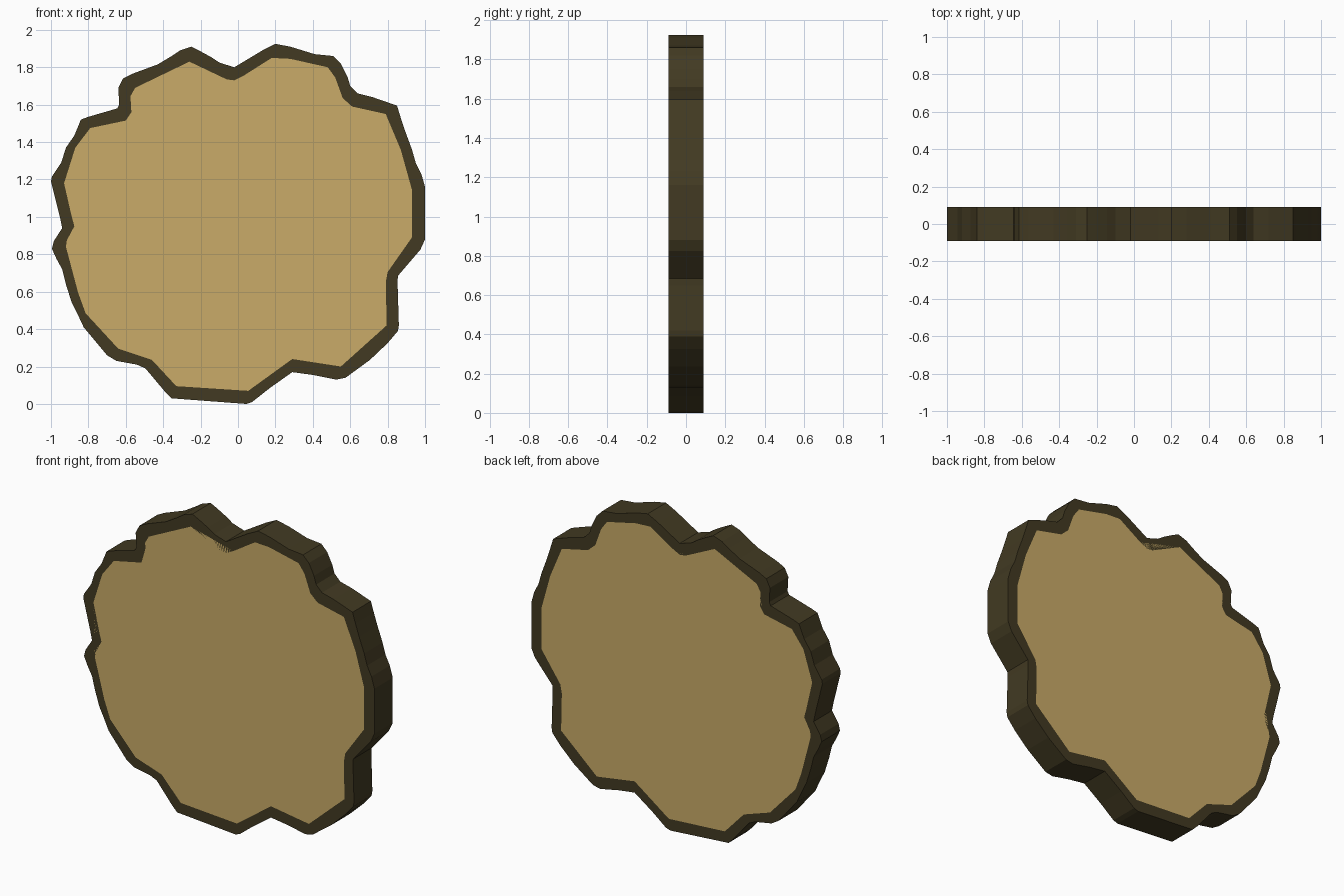
import bpy, bmesh

HALF = 0.09  # half thickness of the slice

# Outer bark outline (x, z), clockwise from the top notch
OUTER = [
    (-.02, 1.80), (.13, 1.89), (.20, 1.925), (.28, 1.91), (.41, 1.87), (.51, 1.86),
    (.55, 1.82), (.585, 1.75), (.60, 1.70), (.64, 1.66), (.72, 1.64), (.85, 1.595),
    (.87, 1.53), (.895, 1.455), (.93, 1.36), (.95, 1.29), (.98, 1.23), (1.0, 1.16),
    (1.0, .88), (.975, .825), (.855, .685), (.853, .65), (.86, .42), (.855, .39),
    (.80, .325), (.705, .235), (.575, .14), (.525, .13), (.40, .155), (.29, .17),
    (.17, .085), (.075, .01), (.045, 0), (-.355, .03), (-.39, .065), (-.495, .19),
    (-.54, .21), (-.65, .23), (-.70, .26), (-.825, .41), (-.86, .485), (-.89, .545),
    (-.92, .64), (-.94, .72), (-.97, .775), (-.995, .83), (-.985, .87), (-.94, .94),
    (-.95, .99), (-1, 1.19), (-.995, 1.215), (-.945, 1.29), (-.92, 1.37),
    (-.875, 1.435), (-.84, 1.52), (-.80, 1.535), (-.645, 1.58), (-.635, 1.60),
    (-.64, 1.69), (-.615, 1.74), (-.565, 1.765), (-.43, 1.815), (-.355, 1.86),
    (-.31, 1.89), (-.25, 1.91), (-.20, 1.885), (-.145, 1.855), (-.10, 1.825),
]
# Edge of the pale cut wood
INNER = [
    (-.02, 1.73), (.03, 1.755), (.18, 1.85), (.28, 1.845), (.48, 1.80), (.52, 1.745),
    (.56, 1.635), (.61, 1.59), (.79, 1.55), (.87, 1.36), (.93, 1.145), (.93, .89),
    (.80, .705), (.79, .65), (.795, .42), (.55, .20), (.29, .24), (.055, .07),
    (-.33, .095), (-.46, .235), (-.64, .295), (-.815, .485), (-.855, .595),
    (-.92, .84), (-.915, .875), (-.875, .95), (-.89, 1.005), (-.93, 1.18),
    (-.87, 1.37), (-.79, 1.475), (-.60, 1.515), (-.57, 1.56), (-.575, 1.645),
    (-.55, 1.69), (-.26, 1.83), (-.06, 1.735),
]


def material(name, color):
    m = bpy.data.materials.new(name)
    m.diffuse_color = (*color, 1)
    return m


def loop(bm, points):
    verts = [bm.verts.new((x, -HALF, z)) for x, z in points]
    edges = [bm.edges.new((a, b)) for a, b in zip(verts, verts[1:] + verts[:1])]
    return verts, edges


bm = bmesh.new()
outer_verts, outer_edges = loop(bm, OUTER)
inner_verts, inner_edges = loop(bm, INNER)

# Bark rim between the two outlines, then the cut wood inside
bmesh.ops.triangle_fill(bm, edges=outer_edges + inner_edges, use_beauty=True)
inner_set = set(inner_verts)
for f in [f for f in bm.faces if all(v in inner_set for v in f.verts)]:
    # drop any fill that spans the middle; keep slivers lying in the rim
    if f.calc_area() > 0.05:
        bm.faces.remove(f)
wood = bm.faces.new(inner_verts)
wood.material_index = 1
bmesh.ops.triangulate(bm, faces=[wood])

# Copy the face to the back and wall the outer edge
back = bmesh.ops.duplicate(bm, geom=bm.verts[:] + bm.edges[:] + bm.faces[:])
for v in [g for g in back["geom"] if isinstance(g, bmesh.types.BMVert)]:
    v.co.y = HALF
twin = back["vert_map"]
for a, b in zip(outer_verts, outer_verts[1:] + outer_verts[:1]):
    bm.faces.new((a, b, twin[b], twin[a]))
bmesh.ops.recalc_face_normals(bm, faces=bm.faces[:])

mesh = bpy.data.meshes.new("log_slice")
bm.to_mesh(mesh)
bm.free()
mesh.materials.append(material("dark bark", (0.054, 0.042, 0.016)))
mesh.materials.append(material("pale wood", (0.585, 0.407, 0.140)))
bpy.context.collection.objects.link(bpy.data.objects.new("log_slice", mesh))
